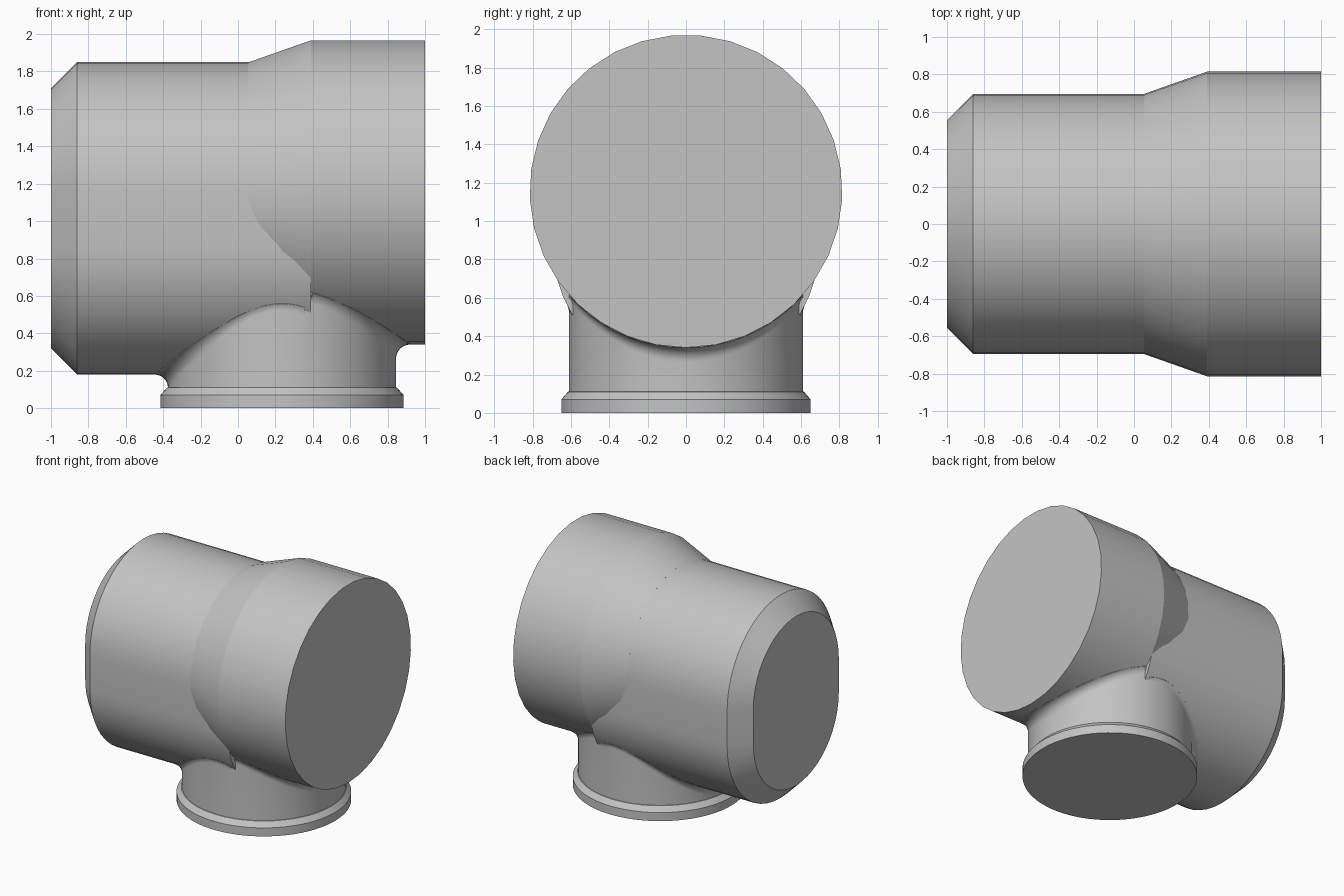
import bpy, bmesh, math

if "Cube" in bpy.data.objects:
    bpy.data.objects.remove(bpy.data.objects["Cube"])

GRAY = bpy.data.materials.new("plain gray")
GRAY.diffuse_color = (0.55, 0.55, 0.55, 1)
GRAY.use_nodes = True
GRAY.node_tree.nodes["Principled BSDF"].inputs["Base Color"].default_value = GRAY.diffuse_color

R_BODY, Z_LOW, Z_HIGH = 0.695, 0.875, 1.155   # oblong body: arc radius and arc centres
R_BARREL, X_STEP = 0.815, 0.39                # round barrel, and where the oblong ends
R_NECK, X_NECK = 0.61, 0.235                  # vertical neck
FILLET = 0.075


def loft(name, rings, cap_start=True, cap_end=True):
    """Skin a list of equal-length point rings."""
    bm = bmesh.new()
    rows = [[bm.verts.new(p) for p in ring] for ring in rings]
    n = len(rows[0])
    for a, b in zip(rows, rows[1:]):
        for i in range(n):
            j = (i + 1) % n
            bm.faces.new((a[i], a[j], b[j], b[i]))
    if cap_start:
        bm.faces.new(rows[0][::-1])
    if cap_end:
        bm.faces.new(rows[-1])
    bmesh.ops.recalc_face_normals(bm, faces=bm.faces)
    mesh = bpy.data.meshes.new(name)
    bm.to_mesh(mesh)
    bm.free()
    mesh.materials.append(GRAY)
    obj = bpy.data.objects.new(name, mesh)
    bpy.context.collection.objects.link(obj)
    bpy.ops.object.select_all(action='DESELECT')
    obj.select_set(True)
    bpy.context.view_layer.objects.active = obj
    bpy.ops.object.shade_smooth_by_angle(angle=math.radians(17))
    return obj


def oblong(x, r, n=24):
    """Upright stadium outline in the plane at x."""
    pts = []
    for zc, start in ((Z_HIGH, 0), (Z_LOW, math.pi)):
        for i in range(n + 1):
            a = start + math.pi * i / n
            pts.append((x, r * math.cos(a), zc + r * math.sin(a)))
    return pts


def circle_x(x, r, n=33):
    """Circle around the barrel axis, with a vertex at the bottom."""
    return [(x, r * math.sin(2 * math.pi * i / n), Z_HIGH - r * math.cos(2 * math.pi * i / n))
            for i in range(n)]


# Oblong body with a chamfered closed end
loft("oblong_body", [oblong(-1, 0.555), oblong(-0.86, R_BODY), oblong(X_STEP, R_BODY)])

# Round barrel with its tapered shoulder
loft("round_barrel", [circle_x(0.05, R_BODY), circle_x(X_STEP, R_BARREL), circle_x(1, R_BARREL)])


# Neck with base flange, blended into the underside by a fillet
def neck_column(a):
    """Points of the neck from base to body at angle a, as (radius, height)."""
    x_wall = X_NECK + R_NECK * math.cos(a)
    r_arc, zc = (R_BODY, Z_LOW) if x_wall <= X_STEP else (R_BARREL, Z_HIGH)

    def underside(r):
        y = min(abs(r * math.sin(a)), r_arc)
        return zc - math.sqrt(r_arc ** 2 - y ** 2)

    corner = underside(R_NECK)
    slope = (underside(R_NECK + 0.01) - corner) / 0.01
    turn = math.atan2(1, slope)
    d = FILLET * math.tan(turn / 2)
    r_end = R_NECK + d * math.sin(turn)
    z_end = underside(r_end)
    col = [(0.65, 0), (0.65, 0.07), (0.615, 0.11), (R_NECK, 0.111)]
    w = math.cos(turn / 2)                     # rational curve gives a true arc
    for i in range(9):
        t = i / 8
        b = ((1 - t) ** 2, 2 * t * (1 - t) * w, t * t)
        s = sum(b)
        col.append(((b[0] * R_NECK + b[1] * R_NECK + b[2] * r_end) / s,
                    (b[0] * max(corner - d, 0.112) + b[1] * corner + b[2] * z_end) / s))
    col.append((r_end - 0.01, z_end + 0.03))   # tuck the rim into the body
    return col


N = 96
angles = [2 * math.pi * i / N for i in range(N)]
columns = [neck_column(a) for a in angles]
rings = [[(X_NECK + c[k][0] * math.cos(a), c[k][0] * math.sin(a), c[k][1])
          for a, c in zip(angles, columns)] for k in range(len(columns[0]))]
loft("neck_and_flange", rings, cap_end=False)
